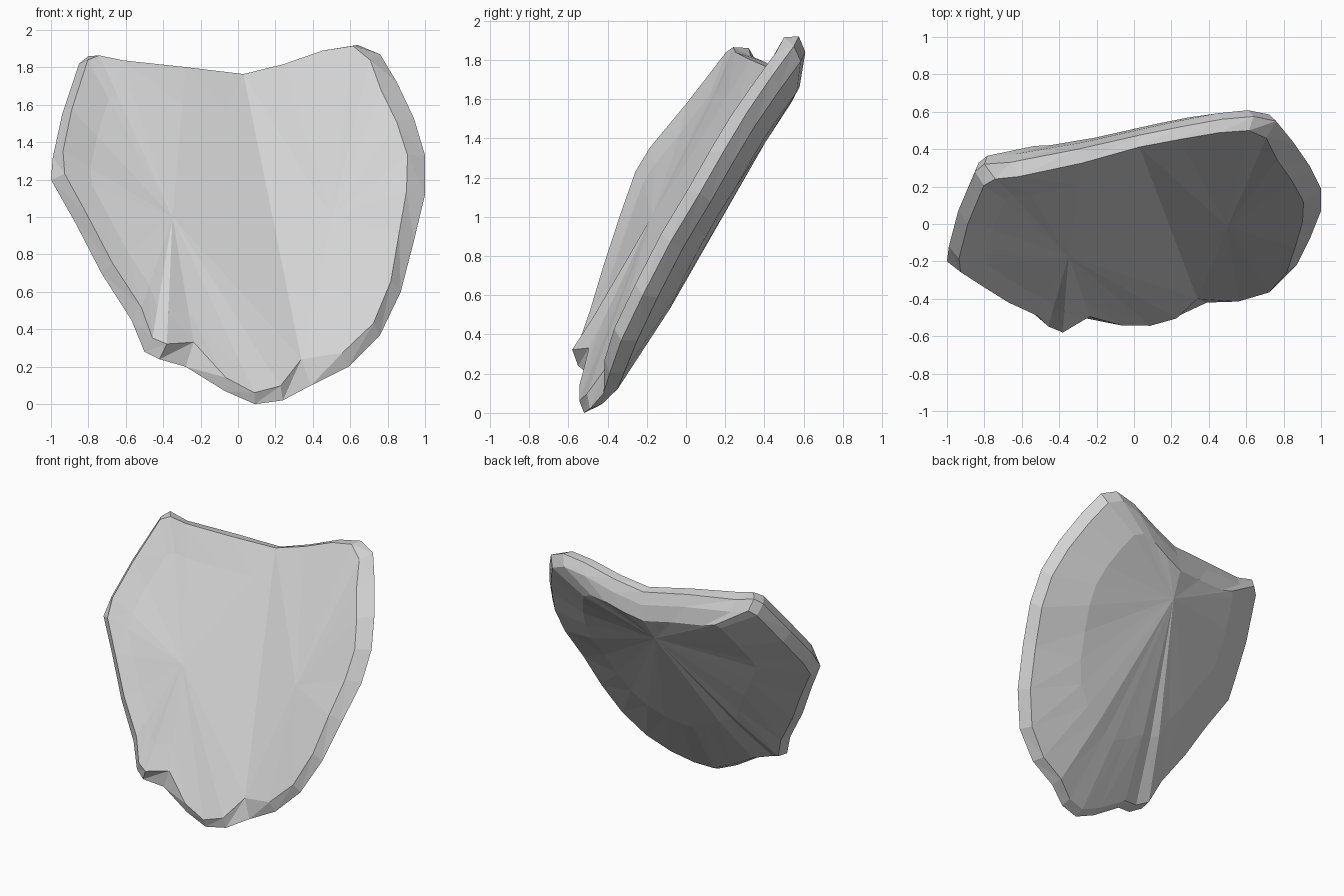
import bpy, bmesh
from mathutils import Vector

if "Cube" in bpy.data.objects:
    bpy.data.objects.remove(bpy.data.objects["Cube"])

# Outer rim, clockwise from the top left corner: x, y, z, front lip inset
RIM = [
    (-.80, .32, 1.86, .05), (-.66, .33, 1.82, .03), (-.30, .40, 1.79, .03),
    (.03, .475, 1.75, .02), (.25, .52, 1.81, .03), (.47, .56, 1.89, .04),
    (.64, .575, 1.92, .05), (.76, .55, 1.87, .09), (.85, .44, 1.72, .12),
    (.94, .31, 1.53, .11), (1.0, .19, 1.33, .10), (1.0, .07, 1.12, .10),
    (.94, -.08, .87, .08), (.87, -.22, .60, .06), (.76, -.33, .37, .05),
    (.59, -.39, .20, .06), (.39, -.42, .10, .14), (.24, -.49, .02, .06),
    (.09, -.52, .00, .04), (-.07, -.52, .07, .05), (-.28, -.50, .20, .12),
    (-.42, -.55, .24, .06), (-.50, -.51, .28, .05), (-.57, -.45, .45, .05),
    (-.73, -.37, .70, .04), (-.87, -.28, .97, .04), (-1.0, -.20, 1.20, .05),
    (-.99, -.12, 1.32, .03), (-.94, .07, 1.55, .03), (-.85, .28, 1.82, .03),
]
N = len(RIM)
CREASE_TOP, CREASE_BOTTOM = 3, 16

bm = bmesh.new()
front, outer, back = [], [], []
for x, y, z, inset in RIM:
    p = Vector((x, y, z))
    # Face normal turns towards the middle on the bent left wing
    left = min(1, max(0, -x * 1.5))
    n = Vector((.38 * left, -1, .6)).normalized()
    inward = Vector((0, 0, 1)) - p
    inward = (inward - n * inward.dot(n)).normalized()
    low = max(0, 1 - z / .3)
    front.append(bm.verts.new(p + inward * inset + n * (.062 + .023 * left - .01 * low)))
    outer.append(bm.verts.new(p))
    back.append(bm.verts.new(p + inward * .06 - n * (.07 - .03 * low)))


def band(a, b, closed=True):
    """Triangles between two loops of equal length."""
    for i in range(len(a) - (0 if closed else 1)):
        j = (i + 1) % len(a)
        bm.faces.new((a[i], a[j], b[j]))
        bm.faces.new((a[i], b[j], b[i]))


def inner_loop(loop, centre, t, push):
    """Loop part of the way to a centre, pushed out of plane."""
    return [bm.verts.new(v.co.lerp(Vector(centre), t) + push(v.co)) for v in loop]


def fan(loop, centre):
    c = bm.verts.new(centre)
    for a, b in zip(loop, loop[1:] + loop[:1]):
        bm.faces.new((a, b, c))


# Rounded rim
band(front, outer)
band(outer, back)

# Front: right wing flat, left wing slightly dished behind its lip
fan(front[CREASE_TOP:CREASE_BOTTOM + 1], (.5, -.015, 1.0))
left_centre = (-.35, -.175, 1.0)
left_edge = front[CREASE_BOTTOM:] + front[:CREASE_TOP + 1]
dish = inner_loop(left_edge, left_centre, .25,
                  lambda co: Vector((0, .02 * min(1, max(0, -co.x)), 0)))
band(left_edge, dish, closed=False)
bm.faces.new((left_edge[-1], left_edge[0], dish[0]))
bm.faces.new((left_edge[-1], dish[0], dish[-1]))
fan(dish, left_centre)

# Back: shallow dome around an off-centre peak
peak = (-.02, .405, 1.38)
dome = inner_loop(back, peak, .33,
                  lambda co: Vector((-.1, .86, -.5)) * (.015 + .03 * min(1, co.z)))
band(back, dome)
fan(dome, peak)

bmesh.ops.recalc_face_normals(bm, faces=bm.faces)

# Stand on the ground
bmesh.ops.translate(bm, verts=bm.verts,
                    vec=(0, 0, -min(v.co.z for v in bm.verts)))

mesh = bpy.data.meshes.new("stone_slab")
bm.to_mesh(mesh)
bm.free()
slab = bpy.data.objects.new("stone_slab", mesh)
bpy.context.collection.objects.link(slab)

grey = bpy.data.materials.new("light_grey")
grey.diffuse_color = (.65, .65, .65, 1)
grey.use_nodes = True
grey.node_tree.nodes["Principled BSDF"].inputs["Base Color"].default_value = grey.diffuse_color
mesh.materials.append(grey)
